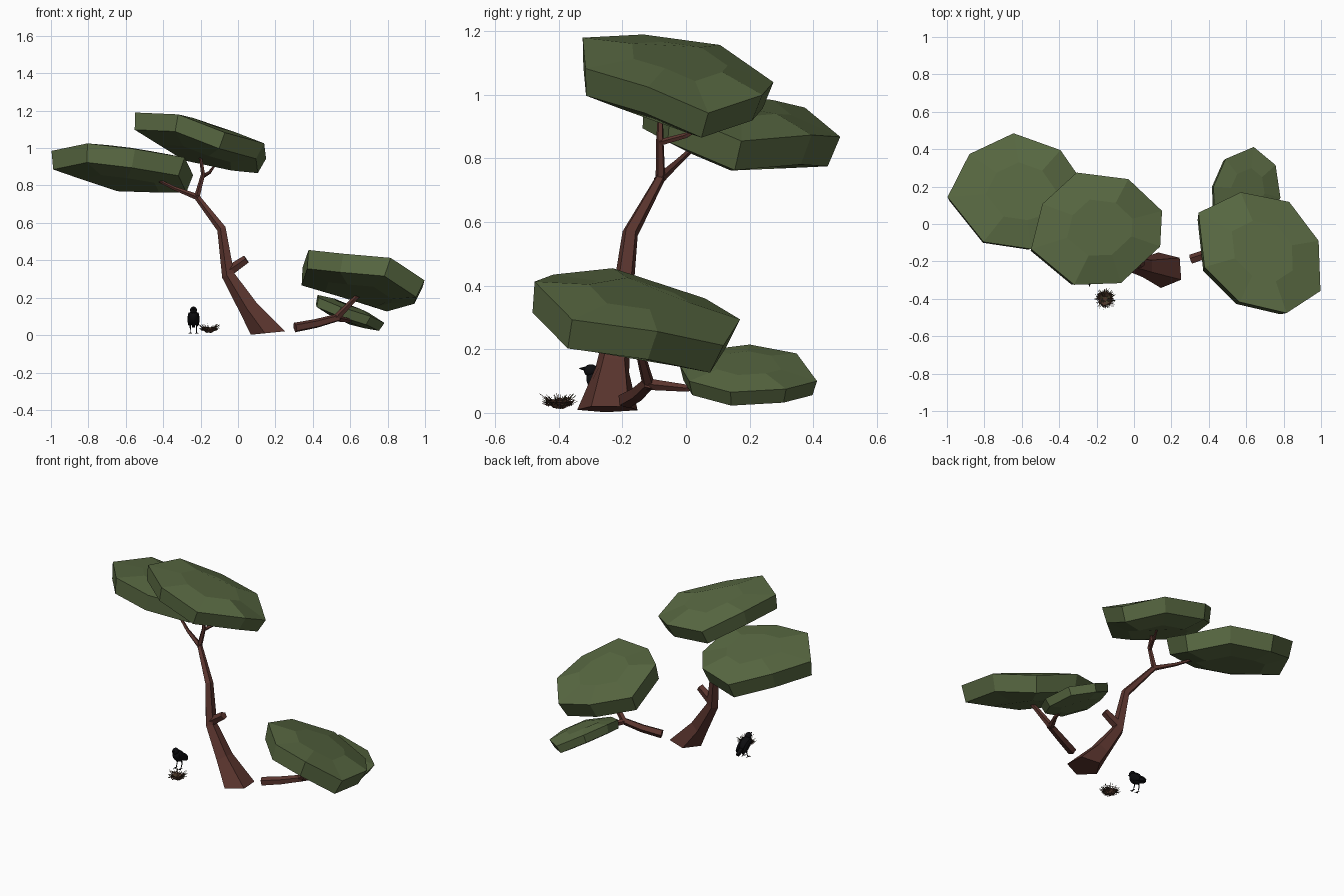
import bpy, bmesh, math, random
from mathutils import Vector, Matrix

if "Cube" in bpy.data.objects:
    bpy.data.objects.remove(bpy.data.objects["Cube"])

random.seed(4)


def material(name, rgb):
    m = bpy.data.materials.new(name)
    m.diffuse_color = (*rgb, 1)
    m.use_nodes = True
    m.node_tree.nodes["Principled BSDF"].inputs["Base Color"].default_value = m.diffuse_color
    return m


LEAF = material("leaf green", (0.10, 0.142, 0.055))
BARK = material("bark brown", (0.105, 0.036, 0.028))
TWIG = material("dry twig", (0.075, 0.035, 0.022))
MOSS = material("mossy twig", (0.06, 0.07, 0.03))
BLACK = material("bird black", (0.004, 0.004, 0.005))


def finish(bm, name, mats, smooth=False):
    bmesh.ops.recalc_face_normals(bm, faces=bm.faces)
    me = bpy.data.meshes.new(name)
    bm.to_mesh(me)
    bm.free()
    for m in mats:
        me.materials.append(m)
    for p in me.polygons:
        p.use_smooth = smooth
    ob = bpy.data.objects.new(name, me)
    bpy.context.collection.objects.link(ob)
    return ob


def skin(bm, rings, mat=0):
    """Bridge rings of points and cap both ends."""
    vs = [[bm.verts.new(p) for p in r] for r in rings]
    n = len(vs[0])
    faces = [bm.faces.new((a[i], a[(i + 1) % n], b[(i + 1) % n], b[i]))
             for a, b in zip(vs, vs[1:]) for i in range(n)]
    faces += [bm.faces.new(vs[0][::-1]), bm.faces.new(vs[-1])]
    for f in faces:
        f.material_index = mat


def tube(bm, path, sides=5, phase=40, start=None, mat=0):
    """Tapered tube along (x, y, z, radius) points."""
    pts = [Vector(p[:3]) for p in path]
    dirs = [(b - a).normalized() for a, b in zip(pts, pts[1:])]
    tans = [dirs[0]] + [(a + b).normalized() for a, b in zip(dirs, dirs[1:])] + [dirs[-1]]
    if start:
        tans[0] = Vector(start).normalized()
    prev, ref, rings = Vector((0, 0, 1)), Vector((1, 0, 0)), []
    for p, t, q in zip(pts, tans, path):
        ref = prev.rotation_difference(t) @ ref
        side = t.cross(ref)
        ang = [math.radians(phase) + math.tau * i / sides for i in range(sides)]
        rings.append([p + q[3] * (math.cos(a) * ref + math.sin(a) * side) for a in ang])
        prev = t
    skin(bm, rings, mat)


# foliage pads: tilted octagonal slabs with a faceted crown and belly
def pad(name, rim, wall, crown, belly):
    rim = [Vector(p) for p in rim]
    c = sum(rim, Vector()) / len(rim)
    n = Vector()
    for a, b in zip(rim, rim[1:] + rim[:1]):
        n += (a - c).cross(b - c)
    n.normalize()
    if n.z < 0:
        n = -n

    def ring(s, h):
        return [c + (p - c) * s + n * h for p in rim]
    bm = bmesh.new()
    skin(bm, [ring(0.55, -wall - belly), ring(0.94, -wall), rim, ring(0.5, crown)])
    finish(bm, name, [LEAF])


pad("foliage_top", [(-.55, -.134, 1.19), (-.32, -.325, 1.18), (-.07, -.316, 1.083),
    (.14, -.12, 1.025), (.15, .07, .943), (-.03, .24, 1.0), (-.307, .275, 1.04),
    (-.49, .107, 1.157)], 0.09, 0.035, 0.04)
pad("foliage_left", [(-.997, .144, .985), (-.805, -.096, 1.025), (-.55, -.134, .995),
    (-.285, -.05, .95), (-.24, .174, .855), (-.393, .395, .874), (-.644, .485, .868),
    (-.88, .374, .96)], 0.1, 0.035, 0.035)
pad("foliage_fallen_large", [(.345, .06, .36), (.377, -.23, .455), (.564, -.417, .435),
    (.816, -.476, .413), (.997, -.358, .293), (.987, -.09, .256), (.83, .118, .212),
    (.57, .17, .294)], 0.1, 0.03, 0.03)
pad("foliage_fallen_small", [(.425, .2, .215), (.43, .08, .2), (.55, -.02, .15),
    (.71, .01, .1), (.783, .14, .065), (.757, .315, .075), (.64, .412, .1),
    (.49, .348, .187)], 0.05, 0.02, 0.015)

# leaning trunk with broken stub and upper branches
bm = bmesh.new()
tube(bm, [(.168, -.245, .012, .1), (.06, -.23, .145, .056), (-.05, -.205, .32, .037),
          (-.086, -.175, .567, .026), (-.22, -.08, .74, .016)], start=(-.1, 0, 1))
tube(bm, [(-.05, -.2, .34, .03), (.045, -.21, .405, .024)])
finish(bm, "trunk", [BARK])

bm = bmesh.new()
tube(bm, [(-.21, -.085, .735, .017), (-.34, -.03, .785, .011), (-.47, .04, .85, .007)])
tube(bm, [(-.22, -.08, .735, .016), (-.186, -.082, .86, .012), (-.2, -.08, .95, .008)])
tube(bm, [(-.187, -.08, .85, .011), (-.15, .0, .872, .009), (-.13, .05, .9, .006)])
finish(bm, "upper_branches", [BARK])

# fallen branch on the ground, forking into the two low pads
bm = bmesh.new()
tube(bm, [(.305, -.19, .04, .027), (.42, -.15, .062, .025), (.54, -.115, .095, .021)])
tube(bm, [(.525, -.118, .09, .02), (.64, -.15, .21, .013), (.66, -.155, .24, .01)])
tube(bm, [(.525, -.118, .09, .019), (.59, .0, .078, .012), (.61, .08, .085, .01)])
finish(bm, "fallen_branch", [BARK])

# nest: shaggy bowl of twigs
bm = bmesh.new()
N = Vector((-.155, -.4, .012))


def polar(r, a, z):
    return N + Vector((r * math.cos(a), r * math.sin(a), z))


skin(bm, [[polar(r, math.tau * i / 10, z) for i in range(10)]
          for r, z in ((.018, .003), (.038, .022), (.034, .026), (.014, .01))])
for i in range(130):
    a = random.uniform(0, math.tau)
    if i % 2:      # twigs poking outward
        p = polar(.012, a, random.uniform(.0, .015))
        q = polar(random.uniform(.042, .062), a + random.uniform(-.4, .4),
                  random.uniform(.015, .05))
    else:          # twigs woven around the rim
        r = random.uniform(.03, .042)
        p = polar(r, a, random.uniform(.008, .03))
        q = polar(r + .008, a + random.uniform(.5, 1.0), random.uniform(.015, .038))
    tube(bm, [(*p, .0018), (*q, .0009)], 3, mat=int(i % 4 == 1))
finish(bm, "nest", [TWIG, MOSS])

# bird, facing the front
bm = bmesh.new()
B = Vector((-.238, 0, 0))


def blob(pos, scale, tilt=0):
    bmesh.ops.create_uvsphere(bm, u_segments=14, v_segments=10, radius=1,
        matrix=Matrix.Translation(B + Vector(pos)) @ Matrix.Rotation(tilt, 4, 'X')
        @ Matrix.Diagonal((*scale, 1)))


blob((0, -.268, .092), (.029, .052, .034), math.radians(-38))
blob((0, -.299, .133), (.019, .022, .02))
for s in (-1, 1):                                    # folded wings
    blob((s * .024, -.25, .085), (.008, .055, .022), math.radians(-35))
finish(bm, "bird_body", [BLACK], True)

bm = bmesh.new()
tube(bm, [(-.238, -.312, .138, .009), (-.238, -.336, .14, .001)], 6)          # beak
tube(bm, [(-.238, -.245, .075, .016), (-.238, -.185, .048, .011)], 4, 45)     # tail
for s in (-1, 1):                                    # legs and toes
    x = -.238 + s * .017
    tube(bm, [(x, -.262, .07, .006), (x, -.257, .04, .003), (x, -.268, .012, .0025)], 5)
    for d in (-.009, 0, .009):
        tube(bm, [(x, -.268, .012, .0025), (x + d, -.287, .01, .0015)], 4)
    tube(bm, [(x, -.268, .012, .0025), (x, -.254, .01, .0015)], 4)
finish(bm, "bird_beak_tail_legs", [BLACK])
